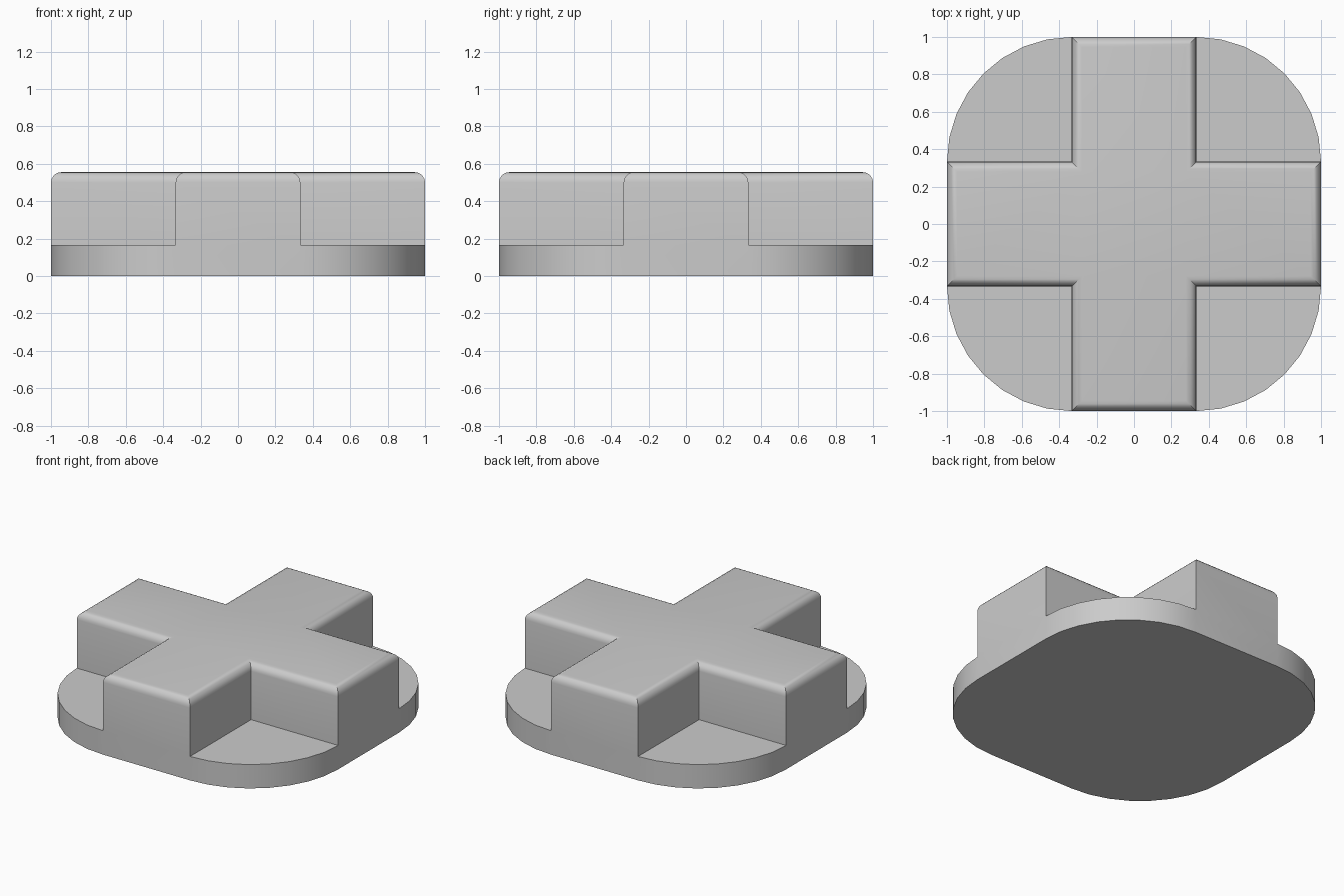
import bpy, bmesh, math

cube = bpy.data.objects.get("Cube")
if cube:
    bpy.data.objects.remove(cube, do_unlink=True)

ARM = 1 / 3          # half width of each arm
RADIUS = 1 - ARM     # corner radius of the base plate
PLATE_TOP, CROSS_TOP = 0.165, 0.555
ROUNDING, STEPS = 0.055, 8

grey = bpy.data.materials.new("grey")
grey.use_nodes = True
colour = (0.6, 0.6, 0.6, 1)
grey.diffuse_color = colour
grey.node_tree.nodes["Principled BSDF"].inputs["Base Color"].default_value = colour

bm = bmesh.new()


def corner_arc(quarter, z):
    """Vertices of one rounded plate corner, counter-clockwise."""
    start = quarter * math.pi / 2
    mid = start + math.pi / 4
    cx, cy = (math.copysign(ARM, f(mid)) for f in (math.cos, math.sin))
    angles = [start + i * math.pi / 2 / STEPS for i in range(STEPS + 1)]
    return [bm.verts.new((cx + RADIUS * math.cos(a), cy + RADIUS * math.sin(a), z))
            for a in angles]


# Base plate: underside, side wall and four corner ledges
bottom_arcs = [corner_arc(q, 0) for q in range(4)]
top_arcs = [corner_arc(q, PLATE_TOP) for q in range(4)]
bottom = [v for arc in bottom_arcs for v in arc]
top = [v for arc in top_arcs for v in arc]
bm.faces.new(bottom[::-1])
for i in range(len(top)):
    j = (i + 1) % len(top)
    bm.faces.new((bottom[i], bottom[j], top[j], top[i]))

cross_outline = []
for arc in top_arcs:
    x = math.copysign(ARM, arc[STEPS // 2].co.x)
    y = math.copysign(ARM, arc[STEPS // 2].co.y)
    inner = bm.verts.new((x, y, PLATE_TOP))
    bm.faces.new(arc + [inner])
    cross_outline += [arc[0], inner, arc[-1]]

# Raised cross, extruded from the plate
cross = bm.faces.new(cross_outline)
cap = bmesh.ops.extrude_discrete_faces(bm, faces=[cross])["faces"][0]
bmesh.ops.translate(bm, verts=cap.verts, vec=(0, 0, CROSS_TOP - PLATE_TOP))
bmesh.ops.remove_doubles(bm, verts=bm.verts, dist=1e-5)

# Arm ends run flush into the plate wall
seams = [e for e in bm.edges if len(e.link_faces) == 2
         and all(abs(v.co.z - PLATE_TOP) < 1e-4 for v in e.verts)
         and e.calc_face_angle() < 1e-3]
bmesh.ops.dissolve_edges(bm, edges=seams, use_verts=False)

# Rounded upper rim of the cross
rim = [e for e in bm.edges if all(v.co.z > CROSS_TOP - 1e-4 for v in e.verts)]
bmesh.ops.bevel(bm, geom=rim, offset=ROUNDING, segments=5, profile=0.5,
                affect='EDGES', clamp_overlap=True)
bmesh.ops.recalc_face_normals(bm, faces=bm.faces)

mesh = bpy.data.meshes.new("cross_knob")
bm.to_mesh(mesh)
bm.free()
mesh.materials.append(grey)
knob = bpy.data.objects.new("cross_knob", mesh)
bpy.context.scene.collection.objects.link(knob)
bpy.context.view_layer.objects.active = knob
knob.select_set(True)
bpy.ops.object.shade_smooth_by_angle(angle=math.radians(30))
